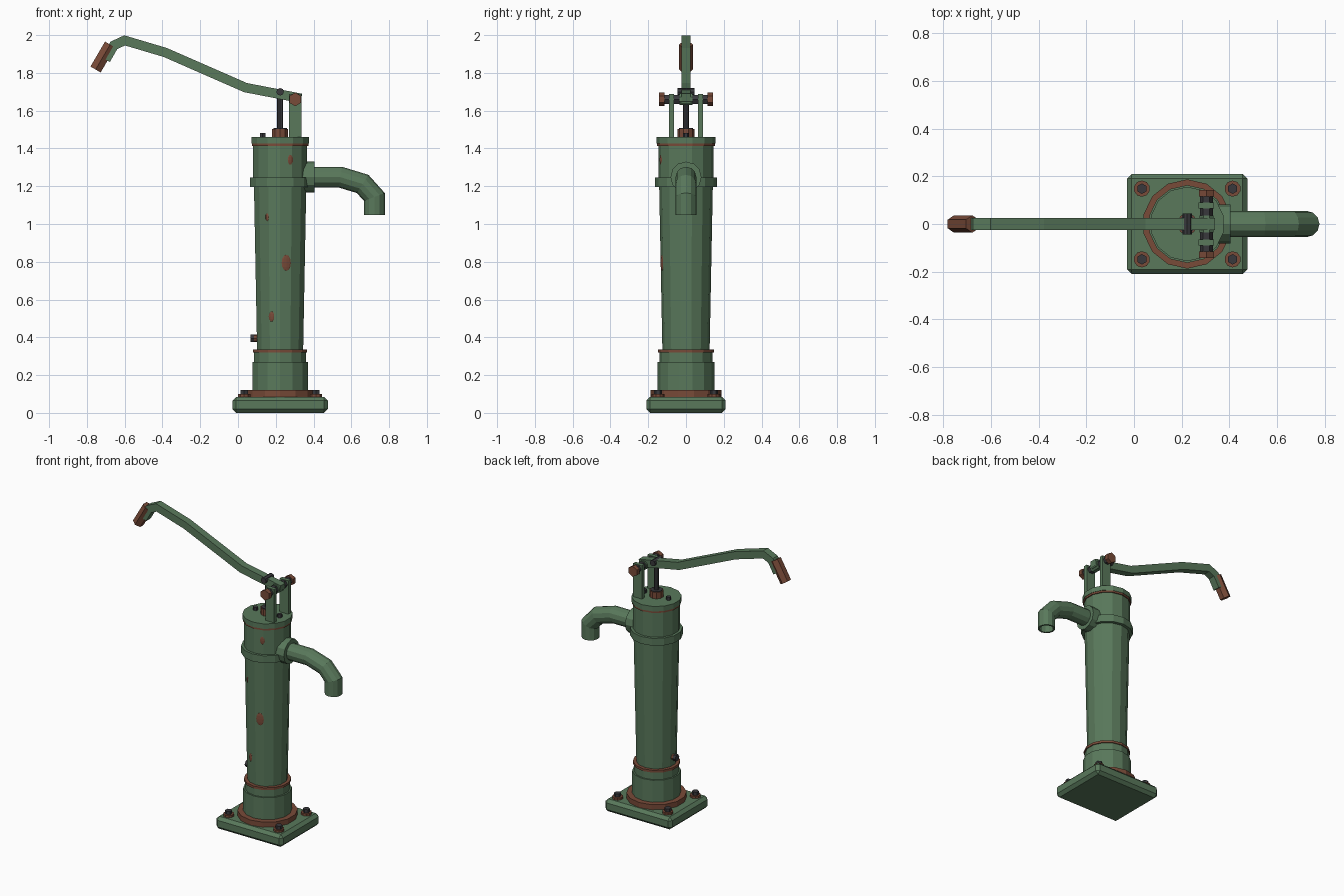
import bpy
import bmesh
import math
from mathutils import Vector

if "Cube" in bpy.data.objects:
    bpy.data.objects.remove(bpy.data.objects["Cube"])


def material(name, rgb):
    m = bpy.data.materials.new(name)
    m.use_nodes = True
    m.diffuse_color = (*rgb, 1)
    m.node_tree.nodes["Principled BSDF"].inputs["Base Color"].default_value = (*rgb, 1)
    return m


GREEN = material("green paint", (0.10, 0.19, 0.105))
RUST = material("rust", (0.19, 0.07, 0.04))
DARK = material("dark iron", (0.04, 0.04, 0.045))
CX = 0.223  # column axis


def finish(name, bm, mat):
    bmesh.ops.recalc_face_normals(bm, faces=bm.faces)
    mesh = bpy.data.meshes.new(name)
    bm.to_mesh(mesh)
    bm.free()
    mesh.materials.append(mat)
    ob = bpy.data.objects.new(name, mesh)
    bpy.context.collection.objects.link(ob)
    return ob


def sweep(name, path, radii, sides, mat, turn=0.0, bore=0.0):
    """Mitred tube along a path; first corner lies on y (or on x for paths along y)."""
    pts = [Vector(p) for p in path]
    if not isinstance(radii, (list, tuple)):
        radii = [radii] * len(pts)
    dirs = [(b - a).normalized() for a, b in zip(pts, pts[1:])]
    u = Vector((1, 0, 0)) if abs(dirs[0].y) > 0.9 else Vector((0, 1, 0))
    bm = bmesh.new()
    rings = []
    for i, p in enumerate(pts):
        before, after = dirs[max(i - 1, 0)], dirs[min(i, len(dirs) - 1)]
        t = (before + after).normalized()
        v = t.cross(u) / t.dot(after)
        ring = []
        for k in range(sides):
            a = math.radians(turn) + math.tau * k / sides
            ring.append(bm.verts.new(p + radii[i] * (math.cos(a) * u + math.sin(a) * v)))
        rings.append(ring)
    for r, s in zip(rings, rings[1:]):
        for k in range(sides):
            j = (k + 1) % sides
            bm.faces.new((r[k], r[j], s[j], s[k]))
    bm.faces.new(rings[0][::-1])
    end = bm.faces.new(rings[-1])
    bmesh.ops.recalc_face_normals(bm, faces=bm.faces)
    if bore:  # open mouth at the far end
        bmesh.ops.inset_individual(bm, faces=[end], thickness=bore)
        hole = bmesh.ops.extrude_discrete_faces(bm, faces=[end])["faces"][0]
        bmesh.ops.translate(bm, verts=hole.verts, vec=-dirs[-1] * 0.085)
    return finish(name, bm, mat)


def upright(name, x, y, z0, z1, r0, sides, mat, r1=None):
    return sweep(name, [(x, y, z0), (x, y, z1)], [r0, r1 or r0], sides, mat)


def box(name, center, size, mat, bevel=0.0):
    bm = bmesh.new()
    bmesh.ops.create_cube(bm, size=1)
    for v in bm.verts:
        v.co = Vector([c + s * q for c, s, q in zip(center, size, v.co)])
    if bevel:
        bmesh.ops.bevel(bm, geom=bm.edges[:], offset=bevel, segments=1, affect='EDGES')
    return finish(name, bm, mat)


# Base plate with corner bolts
box("base_plate", (CX, 0, 0.0425), (0.505, 0.42, 0.085), GREEN, 0.02)
for sx in (-1, 1):
    for sy in (-1, 1):
        x, y = CX + sx * 0.19, sy * 0.148
        upright("base_washer", x, y, 0.08, 0.1, 0.034, 10, RUST)
        upright("base_bolt", x, y, 0.09, 0.122, 0.022, 6, DARK)

# Column, from the foot up: name, bottom, top, bottom radius, top radius, colour
for name, z0, z1, r0, r1, mat in (
        ("foot_flange", 0.08, 0.12, 0.187, 0.187, RUST),
        ("lower_sleeve", 0.11, 0.27, 0.151, 0.151, GREEN),
        ("upper_sleeve", 0.26, 0.325, 0.141, 0.141, GREEN),
        ("lower_rust_band", 0.32, 0.336, 0.147, 0.147, RUST),
        ("tapered_barrel", 0.33, 1.2, 0.125, 0.142, GREEN),
        ("collar", 1.195, 1.245, 0.163, 0.163, GREEN),
        ("upper_barrel", 1.24, 1.42, 0.146, 0.146, GREEN),
        ("upper_rust_band", 1.414, 1.428, 0.153, 0.153, RUST),
        ("column_cap", 1.426, 1.46, 0.156, 0.156, GREEN)):
    upright(name, CX, 0, z0, z1, r0, 14, mat, r1)

# Cap bolts, packing gland and pump rod
for s in (-1, 1):
    upright("cap_bolt", CX + s * 0.092, 0, 1.455, 1.482, 0.016, 6, DARK)
upright("packing_gland", CX, 0, 1.45, 1.503, 0.044, 10, RUST)
upright("gland_packing", CX, 0, 1.495, 1.507, 0.038, 10, DARK)
upright("pump_rod", CX, 0, 1.45, 1.7, 0.016, 8, DARK)
sweep("rod_pin", [(CX, -0.044, 1.7), (CX, 0.044, 1.7)], 0.02, 8, DARK)

# Fulcrum posts with cross pin and nuts
PX, PZ = 0.303, 1.66
sweep("fulcrum_pin", [(PX, -0.12, PZ), (PX, 0.12, PZ)], 0.027, 6, DARK)
sweep("handle_hub", [(PX, -0.035, PZ), (PX, 0.035, PZ)], 0.032, 8, GREEN, turn=22.5)
for s in (-1, 1):
    box("fulcrum_post", (PX, s * 0.077, 1.57), (0.066, 0.026, 0.235), GREEN)
    sweep("fulcrum_nut", [(PX, s * 0.115, PZ), (PX, s * 0.143, PZ)], 0.036, 6, RUST, turn=30)

# Handle bar and grip
sweep("handle_bar", [(0.335, 0, 1.665), (0.04, 0, 1.722), (-0.385, 0, 1.908),
                     (-0.6, 0, 1.972), (-0.657, 0, 1.946), (-0.7, 0, 1.87)],
      0.0355, 4, GREEN, turn=45)
sweep("handle_grip", [(-0.677, 0, 1.95), (-0.754, 0, 1.818)], 0.036, 6, RUST)

# Spout
sweep("spout_flange", [(0.34, 0, 1.248), (0.404, 0, 1.248)], 0.082, 12, GREEN)
sweep("spout", [(0.35, 0, 1.248), (0.542, 0, 1.248), (0.66, 0, 1.212),
                (0.722, 0, 1.143), (0.722, 0, 1.047)], 0.055, 12, GREEN, bore=0.011)

# Drain plug
sweep("drain_neck", [(0.12, 0, 0.395), (0.078, 0, 0.395)], 0.02, 8, RUST)
sweep("drain_plug", [(0.085, 0, 0.395), (0.066, 0, 0.395)], 0.023, 6, DARK)

# Rust patches on the front of the column: x, z, half width, half height, column radius
for x, z, w, h, r in ((0.278, 1.34, 0.016, 0.028, 0.143), (0.156, 1.037, 0.012, 0.021, 0.136),
                      (0.256, 0.795, 0.026, 0.043, 0.131), (0.177, 0.51, 0.016, 0.028, 0.126)):
    bm = bmesh.new()
    bmesh.ops.create_uvsphere(bm, u_segments=8, v_segments=6, radius=1)
    for v in bm.verts:
        v.co = Vector((v.co.x * w, v.co.y * 0.005, v.co.z * h))
    a = math.asin((x - CX) / r)
    patch = finish("rust_patch", bm, RUST)
    patch.location = (x, -r * math.cos(a), z)
    patch.rotation_euler = (0, 0, a)
